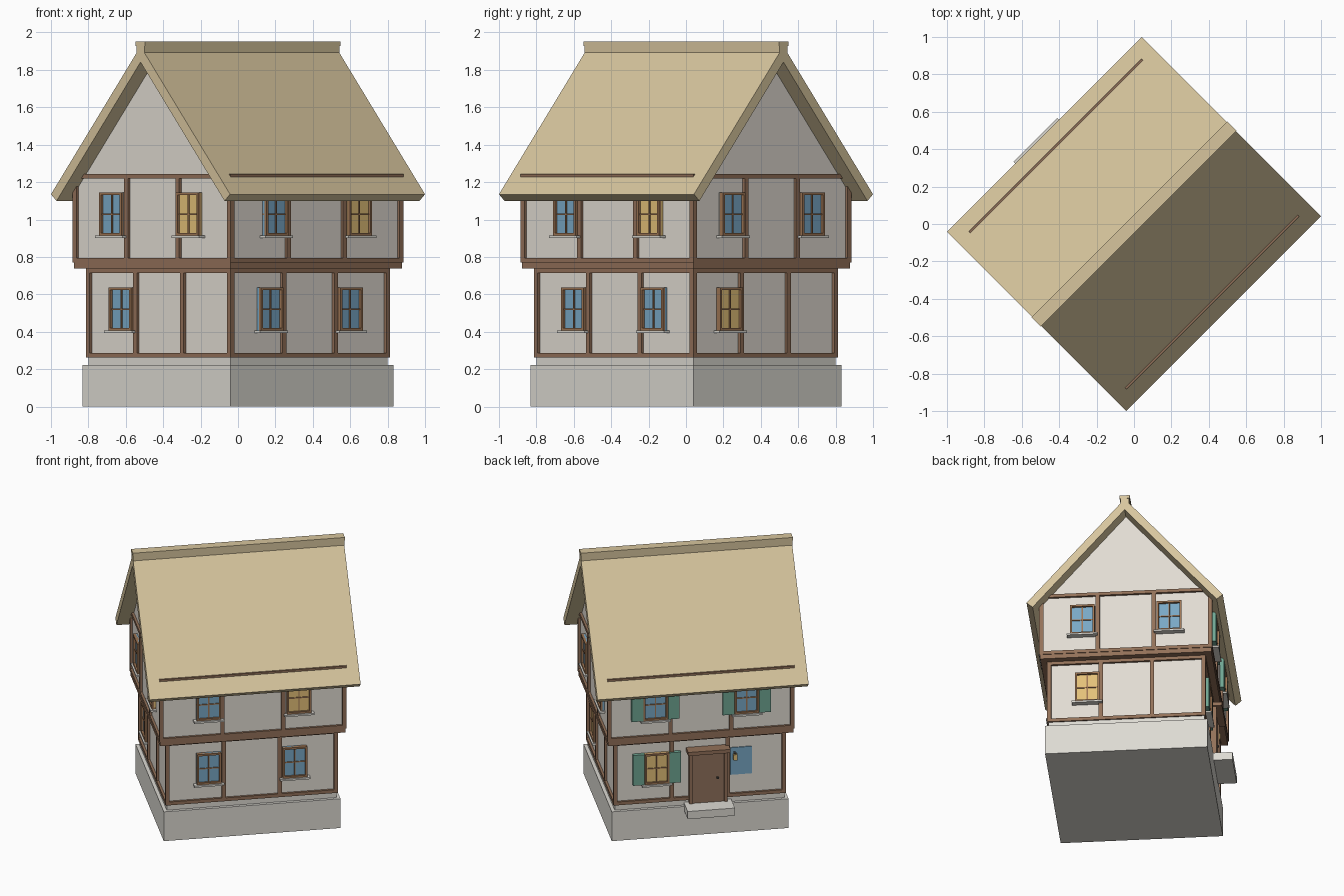
import bpy, bmesh, math
from mathutils import Matrix, Vector

cube = bpy.data.objects.get("Cube")
if cube:
    bpy.data.objects.remove(cube, do_unlink=True)


def material(name, rgb):
    m = bpy.data.materials.new(name)
    m.use_nodes = True
    color = (*rgb, 1)
    m.diffuse_color = color
    bsdf = next(n for n in m.node_tree.nodes if n.type == "BSDF_PRINCIPLED")
    bsdf.inputs["Base Color"].default_value = color
    return m


plaster = material("plaster", (0.75, 0.71, 0.65))
stone = material("stone", (0.72, 0.70, 0.65))
timber = material("timber", (0.29, 0.165, 0.10))
frame_wood = material("window frame wood", (0.34, 0.18, 0.09))
glass = material("blue glass", (0.19, 0.39, 0.56))
lit_glass = material("lit glass", (0.77, 0.53, 0.19))
thatch = material("thatch", (0.68, 0.56, 0.34))
green = material("shutter green", (0.16, 0.38, 0.29))
door_wood = material("door wood", (0.28, 0.17, 0.11))
iron = material("iron", (0.10, 0.09, 0.08))

# The whole house stands diagonally, ridge along local x
DIAGONAL = math.radians(45)


def turn(side):
    return Matrix.Rotation(DIAGONAL + side * math.pi / 2, 4, "Z")


def finish(name, bm, mat, side):
    bmesh.ops.recalc_face_normals(bm, faces=bm.faces)
    bm.transform(turn(side))
    mesh = bpy.data.meshes.new(name)
    bm.to_mesh(mesh)
    bm.free()
    mesh.materials.append(mat)
    ob = bpy.data.objects.new(name, mesh)
    bpy.context.collection.objects.link(ob)
    return ob


def box(name, mat, s, d, z, side=0):
    """Box from ranges: s along the wall, d outward from the middle, z up."""
    lo, hi = Vector((s[0], -d[1], z[0])), Vector((s[1], -d[0], z[1]))
    bm = bmesh.new()
    bmesh.ops.create_cube(bm, size=1)
    size = hi - lo
    bm.transform(Matrix.Translation((lo + hi) / 2) @ Matrix.Diagonal((*size, 1)))
    return finish(name, bm, mat, side)


def block(name, mat, a, b, z):
    return box(name, mat, (-a, a), (-b, b), z)


def prism(name, mat, profile, a):
    """Extrude a y-z outline along the ridge."""
    bm = bmesh.new()
    face = bm.faces.new([bm.verts.new((-a, y, z)) for y, z in profile])
    out = bmesh.ops.extrude_face_region(bm, geom=[face])
    moved = [v for v in out["geom"] if isinstance(v, bmesh.types.BMVert)]
    bmesh.ops.translate(bm, verts=moved, vec=(2 * a, 0, 0))
    return finish(name, bm, mat, 0)


# Walls: half length, half width, bottom, top
PROUD = 0.017
LOWER = (0.585, 0.530, 0.262, 0.737)
UPPER = (0.636, 0.580, 0.770, 1.243)
block("foundation", stone, 0.617, 0.56, (0, 0.222))
block("foundation_ledge", stone, 0.592, 0.537, (0.222, 0.264))
block("lower_wall", plaster, LOWER[0], LOWER[1], (0.262, 0.75))
block("jetty_beam", timber, 0.648, 0.591, (0.737, 0.77))
b = UPPER[1]
prism("upper_wall", plaster, [(-b, 0.77), (b, 0.77), (b, 1.18), (0, 1.86), (-b, 1.18)], UPPER[0])

# Thatched roof with ridge caps
EAVE, EAVE_Z, APEX, THICK = 0.677, 1.135, 1.926, 0.055
pitch = math.atan2(APEX - EAVE_Z, EAVE)
under = (EAVE - THICK * math.sin(pitch), EAVE_Z - THICK * math.cos(pitch))
inner = APEX - THICK / math.cos(pitch)
prism("roof", thatch, [(-EAVE, EAVE_Z), (0, APEX), (EAVE, EAVE_Z), under,
                       (0, inner), (-under[0], under[1])], 0.737)
block("ridge_roll", thatch, 0.737, 0.030, (1.892, 1.93))
block("ridge_cap", thatch, 0.740, 0.035, (1.929, 1.953))

# Timber framing on all four sides of both floors
for floor, (a, b, z0, z1) in (("lower", LOWER), ("upper", UPPER)):
    for side in range(4):
        half, dist = (a, b) if side % 2 == 0 else (b, a)
        d = (dist - 0.01, dist + PROUD)
        end = half + PROUD
        box(floor + "_sill_beam", timber, (-end, end), d, (z0, z0 + 0.025), side)
        box(floor + "_top_beam", timber, (-end, end), d, (z1 - 0.024, z1), side)
        for x in (-end + 0.014, -half / 3, half / 3, end - 0.014):
            box(floor + "_post", timber, (x - 0.014, x + 0.014), d, (z0 + 0.02, z1 - 0.02), side)


def window(side, floor, s, pane, shutters=False):
    a, b = floor[:2]
    wall = b if side % 2 == 0 else a
    z0 = 0.406 if floor is LOWER else 0.914
    z1 = z0 + 0.23
    w, bar = 0.085, 0.014
    zm = (z0 + z1) / 2
    box("window_pane", pane, (s - w, s + w), (wall - 0.01, wall + 0.014), (z0, z1), side)
    d = (wall - 0.01, wall + 0.030)
    for k in (-1, 1):
        x = s + k * (w - bar / 2)
        box("window_jamb", frame_wood, (x - bar / 2, x + bar / 2), d, (z0, z1), side)
        z = zm + k * (zm - z0 - bar / 2)
        box("window_rail", frame_wood, (s - w, s + w), d, (z - bar / 2, z + bar / 2), side)
        if shutters:
            x = s + k * (w + 0.042)
            box("shutter", green, (x - 0.04, x + 0.04), (wall, wall + 0.028), (z0, z1), side)
    d = (wall, wall + 0.020)
    box("window_mullion", frame_wood, (s - 0.004, s + 0.004), d, (z0, z1), side)
    box("window_crossbar", frame_wood, (s - w, s + w), d, (zm - 0.004, zm + 0.004), side)
    box("window_sill", stone, (s - 0.105, s + 0.105), (wall, wall + 0.042), (z0 - 0.013, z0), side)


# Sides in order: right front, right back, door side, left front
for s in (-0.3, 0.3):
    window(0, LOWER, s, glass)
    window(1, UPPER, s, glass)
    window(2, UPPER, s * 1.06, glass, True)
window(0, UPPER, -0.31, glass)
window(0, UPPER, 0.32, lit_glass)
window(1, LOWER, -0.27, lit_glass)
window(2, LOWER, -0.30, lit_glass, True)
window(3, LOWER, -0.28, glass)
window(3, UPPER, -0.30, glass)
window(3, UPPER, 0.28, lit_glass)

# Entrance: step, door, frame, hood, knob
wall, s = LOWER[1], 0.055
box("door_step", stone, (s - 0.165, s + 0.165), (wall, 0.69), (0.185, 0.243), 2)
box("door", door_wood, (s - 0.115, s + 0.115), (wall, wall + 0.035), (0.243, 0.63), 2)
for k in (-1, 1):
    x = s + k * 0.122
    box("door_jamb", timber, (x - 0.010, x + 0.010), (wall, wall + 0.045), (0.243, 0.63), 2)
box("door_hood", timber, (s - 0.148, s + 0.148), (wall, wall + 0.085), (0.628, 0.655), 2)
box("door_knob", iron, (s + 0.06, s + 0.072), (wall, wall + 0.047), (0.42, 0.432), 2)

# Plain pane and lantern beside the door
box("side_pane", glass, (0.215, 0.365), (wall, wall + 0.007), (0.425, 0.63), 2)
box("lantern_bracket", iron, (0.238, 0.250), (wall, wall + 0.045), (0.593, 0.601), 2)
box("lantern", lit_glass, (0.231, 0.257), (wall + 0.02, wall + 0.046), (0.55, 0.593), 2)
